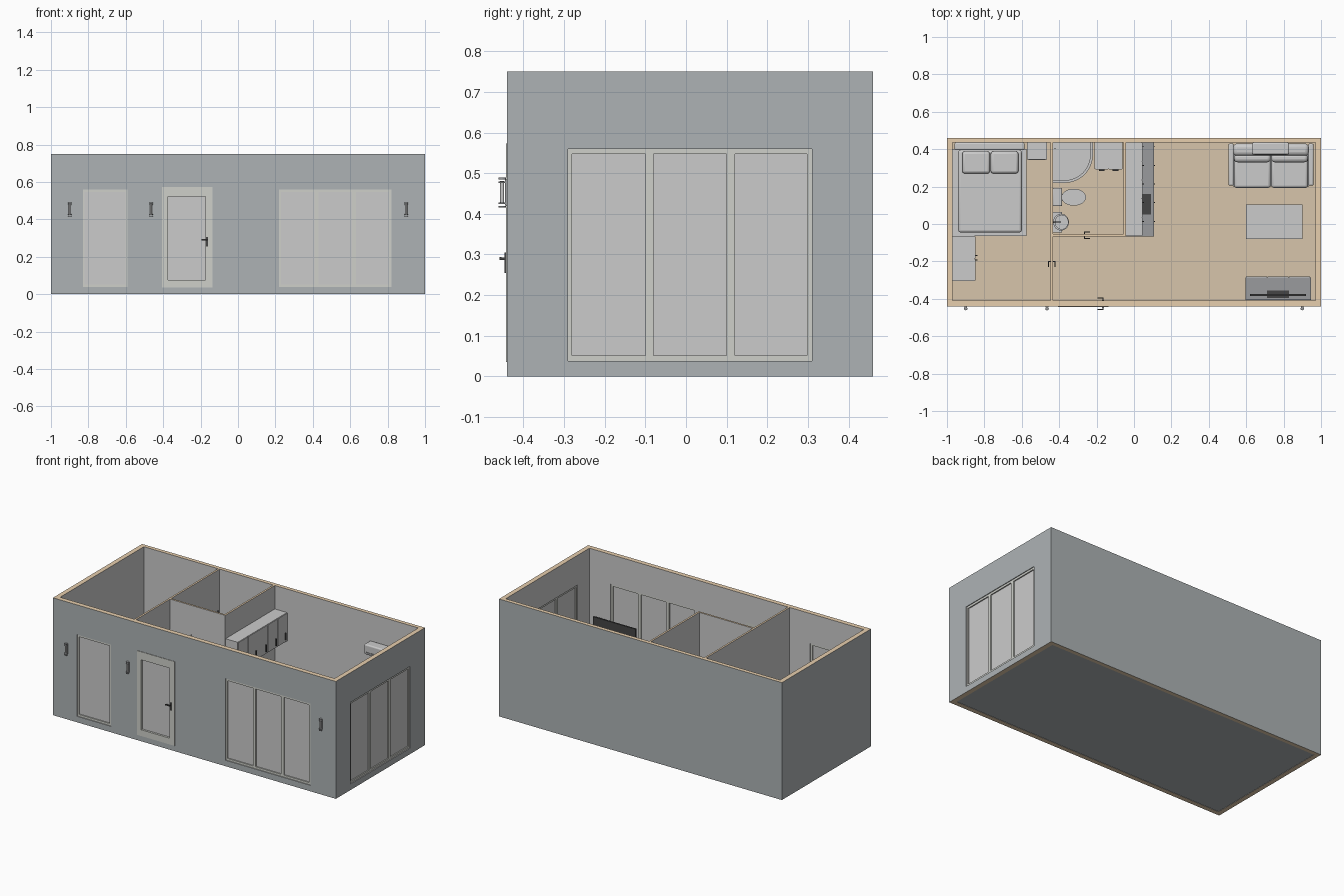
import bpy, bmesh, math
from mathutils import Vector

if "Cube" in bpy.data.objects:
    bpy.data.objects.remove(bpy.data.objects["Cube"])


def mat(name, r, g, b):
    m = bpy.data.materials.new(name)
    m.diffuse_color = (r, g, b, 1)
    m.use_nodes = True
    m.node_tree.nodes["Principled BSDF"].inputs["Base Color"].default_value = m.diffuse_color
    return m


CLAD = mat("cladding", 0.42, 0.45, 0.46)
TIMBER = mat("timber", 0.80, 0.62, 0.42)
FLOOR = mat("floor_boards", 0.68, 0.56, 0.41)
FRAME = mat("frame", 0.62, 0.63, 0.59)
DARK = mat("dark_grey", 0.32, 0.33, 0.34)
BLACK = mat("black", 0.06, 0.06, 0.06)


def finish(name, bm, m=None, bevel=0):
    bmesh.ops.recalc_face_normals(bm, faces=bm.faces)
    me = bpy.data.meshes.new(name)
    bm.to_mesh(me)
    bm.free()
    o = bpy.data.objects.new(name, me)
    bpy.context.collection.objects.link(o)
    if m:
        me.materials.append(m)
    if bevel:
        b = o.modifiers.new("bevel", 'BEVEL')
        b.width, b.segments = bevel, 3
        me.shade_smooth()
        me.set_sharp_from_angle(angle=math.radians(40))
    return o


def box(name, x0, x1, y0, y1, z0, z1, m=None, bevel=0):
    bm = bmesh.new()
    bmesh.ops.create_cube(bm, size=1)
    for v in bm.verts:
        v.co = ((x0 + x1) / 2 + v.co.x * (x1 - x0), (y0 + y1) / 2 + v.co.y * (y1 - y0),
                (z0 + z1) / 2 + v.co.z * (z1 - z0))
    return finish(name, bm, m, bevel)


def prism(name, pts, z0, z1, m=None):
    bm = bmesh.new()
    f = bm.faces.new([bm.verts.new((x, y, z0)) for x, y in pts])
    ext = bmesh.ops.extrude_face_region(bm, geom=[f])
    bmesh.ops.translate(bm, vec=(0, 0, z1 - z0), verts=[v for v in ext["geom"] if isinstance(v, bmesh.types.BMVert)])
    return finish(name, bm, m)


def ellipse(cx, cy, rx, ry, n=28):
    return [(cx + rx * math.cos(2 * math.pi * i / n), cy + ry * math.sin(2 * math.pi * i / n)) for i in range(n)]


def cut(o, cutters):
    bpy.context.view_layer.objects.active = o
    for c in cutters:
        b = o.modifiers.new("cut", 'BOOLEAN')
        b.operation, b.solver, b.object = 'DIFFERENCE', 'EXACT', c
        bpy.ops.object.modifier_apply(modifier=b.name)
        bpy.data.objects.remove(c)


def paint_wall(o, clad=False):
    # timber on the cut top and bottom rims, cladding outside
    o.data.materials.clear()
    for m in (None, TIMBER, CLAD):
        o.data.materials.append(m)
    for p in o.data.polygons:
        c, n = p.center, p.normal
        p.material_index = 0
        if abs(n.z) > .9 and (c.z > .74 or c.z < .01):
            p.material_index = 1
        elif clad and (abs(c.x) > .999 or c.y < -.439 or c.y > .459):
            p.material_index = 2


# Outer shell with window and door openings
H = 0.75
WINDOWS = [("bedroom_window", "front", -.83, -.59, 1), ("living_window", "front", .22, .82, 3),
           ("side_window", "right", -.29, .31, 3)]


def on_wall(name, face, u0, u1, d0, d1, z0, z1, m=None):
    # box placed by distance along a wall and depth in from its outer face
    if face == "front":
        return box(name, u0, u1, -.44 + d0, -.44 + d1, z0, z1, m)
    return box(name, 1 - d1, 1 - d0, u0, u1, z0, z1, m)


shell = box("outer_walls", -1, 1, -.44, .46, 0, H)
cutters = [box("cutter", -.97, .97, -.41, .435, -1, 2),
           box("cutter", -.405, -.137, -.5, -.38, .035, .573)]
cutters += [on_wall("cutter", f, a, b, -.05, .06, .038, .56) for _, f, a, b, _ in WINDOWS]
cut(shell, cutters)
paint_wall(shell, True)

# Floor slab
box("floor_base", -.97, .97, -.41, .435, .002, .02, CLAD)
box("floor", -.97, .97, -.41, .435, .02, .03, FLOOR)

# Windows: outer frame, mullions and panes
for name, f, a, b, n in WINDOWS:
    z0, z1, e = .038, .56, .013
    on_wall(name + "_sill", f, a, b, .005, .025, z0, z0 + e, FRAME)
    on_wall(name + "_head", f, a, b, .005, .025, z1 - e, z1, FRAME)
    step = (b - a) / n
    for i in range(n + 1):
        u = a + i * step
        lo, hi = max(a, u - .01), min(b, u + .01)
        on_wall(name + "_mullion", f, lo - (.002 if i == n else 0), hi, .005, .025, z0 + e, z1 - e, FRAME)
    on_wall(name + "_pane", f, a + .008, b - .008, .012, .018, z0 + e, z1 - e)

# Entrance door
for s, (a, b) in (("left", (-.405, -.375)), ("right", (-.175, -.137))):
    box("door_stile_" + s, a, b, -.443, -.41, .035, .573, FRAME)
for s, (a, b) in (("bottom", (.035, .075)), ("top", (.522, .573))):
    box("door_rail_" + s, -.375, -.175, -.443, -.41, a, b, FRAME)
box("door_pane", -.375, -.175, -.43, -.42, .075, .522)


def handle(name, x, y, z, axis, out, lever):
    # plate, spindle and lever; axis is the wall normal axis
    def part(s, u0, u1, d0, d1, z0, z1):
        u0, u1 = sorted((u0, u1))
        d0, d1 = sorted((d0 * out, d1 * out))
        if axis == "y":
            box(name + s, x + u0, x + u1, y + d0, y + d1, z0, z1, BLACK)
        else:
            box(name + s, x + d0, x + d1, y + u0, y + u1, z0, z1, BLACK)
    part("_plate", -.005, .005, 0, .003, z - .035, z + .015)
    part("_spindle", -.003, .003, .003, .014, z - .003, z + .003)
    part("_lever", -.003 if lever > 0 else .003, lever, .011, .016, z - .004, z + .004)


handle("entrance_handle", -.165, -.443, .29, "y", -1, -.03)
handle("entrance_handle_inner", -.165, -.41, .29, "y", 1, -.03)

# Wall lamps
for x in (-.9, -.465, .9):
    box("lamp_plate", x - .007, x + .007, -.445, -.44, .42, .485, DARK)
    prism("lamp_tube", ellipse(x, -.452, .005, .005, 16), .424, .481)
    for z in (.415, .424, .476, .485):
        prism("lamp_ring", ellipse(x, -.452, .0095, .0095, 16), z, z + .004, DARK)

# Partitions with door openings
part_bed = box("bedroom_partition", -.446, -.434, -.41, .435, .03, H)
cut(part_bed, [box("cutter", -.5, -.4, -.40, -.18, .0, .565)])
part_bath = box("bathroom_front_wall", -.434, -.056, -.066, -.054, .03, H)
cut(part_bath, [box("cutter", -.285, -.065, -.1, 0, .0, .565)])
part_kit = box("kitchen_wall", -.056, -.044, -.066, .435, .03, H)
for w in (part_bed, part_bath, part_kit):
    paint_wall(w)
box("bedroom_door", -.444, -.436, -.40, -.18, .03, .565)
box("bathroom_door", -.285, -.065, -.064, -.056, .03, .565)
for o in (1, -1):
    handle("bedroom_handle", -.44 + .004 * o, -.20, .29, "x", o, -.03)
    handle("bathroom_handle", -.265, -.06 + .004 * o, .29, "y", o, .03)

# Bed
box("bed_base", -.97, -.575, -.065, .40, .05, .11)
for x in (-.95, -.615):
    for y in (-.05, .37):
        box("bed_leg", x, x + .02, y, y + .02, .03, .05)
box("mattress", -.94, -.60, -.045, .395, .11, .16, None, .012)
box("headboard", -.96, -.585, .395, .435, .03, .29, None, .008)
for x in (-.918, -.766):
    box("pillow", x, x + .148, .27, .388, .16, .19, None, .014)
box("nightstand", -.572, -.465, .345, .435, .03, .16)
box("nightstand_drawer", -.565, -.472, .341, .345, .05, .15)

# Wardrobe
box("wardrobe", -.97, -.853, -.305, -.065, .03, .52)
for a in (-.302, -.184):
    box("wardrobe_door", -.853, -.848, a, a + .116, .04, .515)
for y in (-.195, -.172):
    box("wardrobe_handle", -.848, -.838, y, y + .005, .25, .32, BLACK)

# Corner shower: tray and curved screen


def quarter(r):
    return [(-.37 + r * math.cos(-i * math.pi / 24), .37 + r * math.sin(-i * math.pi / 24)) for i in range(13)]


outer = [(-.22, .435)] + quarter(.15) + [(-.434, .22)]
inner = [(-.234, .435)] + quarter(.136) + [(-.434, .234)]
prism("shower_tray", outer + [(-.434, .435)], .03, .055)
prism("shower_screen", outer + inner[::-1], .055, .52)
box("shower_rail", -.425, -.419, .40, .406, .2, .5, DARK)

# Toilet
box("toilet_tank", -.434, -.385, .095, .192, .12, .23, None, .006)
prism("toilet_foot", ellipse(-.345, .143, .05, .028), .03, .1)
prism("toilet_bowl", ellipse(-.322, .143, .066, .045), .1, .135)
prism("toilet_lid", ellipse(-.322, .143, .064, .043), .135, .142)

# Wash basin on a cabinet
box("basin_cabinet", -.434, -.385, -.045, .065, .03, .19)
bowl = prism("basin", ellipse(-.39, .01, .042, .045), .19, .235)
cut(bowl, [prism("cutter", ellipse(-.387, .01, .034, .037), .2, .3)])
box("tap", -.43, -.39, .007, .013, .25, .257, BLACK)
box("tap_post", -.433, -.426, .006, .014, .19, .257, BLACK)

# Bathroom cupboard
box("bath_cupboard", -.21, -.062, .295, .435, .03, .27)
for x in (-.207, -.134):
    box("bath_cupboard_door", x, x + .069, .291, .295, .04, .265)
    box("bath_cupboard_handle", x + .02, x + .05, .283, .291, .23, .235, BLACK)

# Kitchen run: plinth, base doors, worktop, wall cabinets
box("kitchen_plinth", -.044, .09, -.06, .435, .03, .055, DARK)
box("kitchen_base", -.044, .10, -.063, .435, .055, .245)
box("worktop", -.044, .107, -.066, .435, .245, .257, DARK)
box("wall_cabinet", -.044, .042, -.063, .435, .42, .60)
step = .498 / 5
for i in range(5):
    y = -.063 + i * step
    box("base_door", .10, .104, y + .002, y + step - .002, .058, .243)
    box("upper_door", .042, .046, y + .002, y + step - .002, .422, .598)
    box("base_handle", .104, .112, y + .075, y + .08, .18, .23, BLACK)
    box("upper_handle", .046, .053, y + .075, y + .08, .435, .48, BLACK)
box("hob", .0, .09, .05, .16, .257, .26, BLACK)

# Sofa
box("sofa_base", .53, .935, .20, .42, .05, .10, DARK)
box("sofa_back", .53, .935, .365, .43, .10, .25, None, .02)
for x in (.505, .932):
    box("sofa_arm", x, x + .028, .205, .43, .03, .18, None, .008)
for x in (.535, .734):
    box("sofa_cushion", x, x + .196, .193, .36, .10, .145, None, .014)
    box("sofa_back_cushion", x, x + .196, .33, .375, .145, .235, None, .018)

# Coffee table
box("table_top", .60, .90, -.08, .105, .12, .135)
for x in (.605, .88):
    for y in (-.075, .085):
        box("table_leg", x, x + .015, y, y + .015, .03, .12)

# Media stand and screen
box("media_stand", .595, .945, -.405, -.285, .045, .14, DARK)
for i in range(3):
    a = .598 + i * .115
    box("media_drawer", a, a + .112, -.285, -.281, .05, .135)
for x in (.61, .91):
    box("media_foot", x, x + .02, -.39, -.30, .03, .045, BLACK)
box("screen_base", .71, .83, -.395, -.355, .14, .146, BLACK)
box("screen_neck", .76, .78, -.385, -.377, .146, .18, BLACK)
box("screen", .62, .92, -.384, -.374, .17, .34, BLACK)

# Air conditioner on the back wall
box("air_conditioner", .63, .83, .372, .435, .515, .58, None, .008)
box("air_conditioner_vent", .645, .815, .369, .373, .525, .533, DARK)
